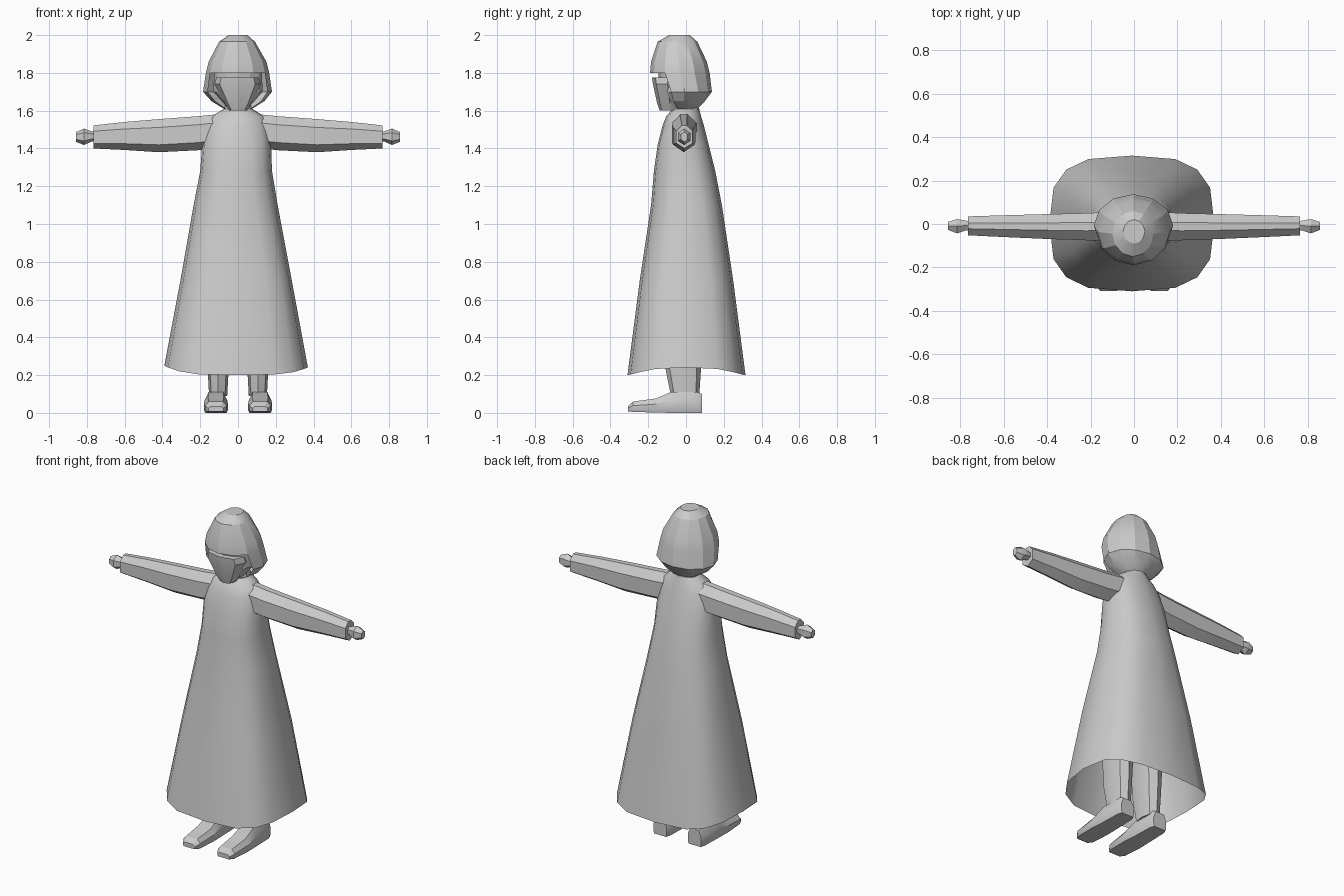
import bpy, bmesh, math

cube = bpy.data.objects.get("Cube")
if cube:
    bpy.data.objects.remove(cube, do_unlink=True)

grey = bpy.data.materials.new("pale_grey")
grey.use_nodes = True
grey.diffuse_color = (0.6, 0.6, 0.6, 1)
grey.node_tree.nodes["Principled BSDF"].inputs["Base Color"].default_value = (0.6, 0.6, 0.6, 1)


def superellipse(n, p=2.0):
    """Unit outline with n points, starting at the front; higher p is boxier."""
    pts = []
    for i in range(n):
        a = 2 * math.pi * i / n
        s, c = math.sin(a), -math.cos(a)
        pts.append((math.copysign(abs(s) ** (2 / p), s), math.copysign(abs(c) ** (2 / p), c)))
    return pts


AXES = {"x": lambda t, u, v: (t, u, v), "y": lambda t, u, v: (u, t, v), "z": lambda t, u, v: (u, v, t)}


def loft(name, axis, rings, outline, angle=30, caps=True, edit=None):
    """Skin rings (position, u range, v range, optional own outline) along an axis."""
    bm = bmesh.new()
    loops = []
    for t, u0, u1, v0, v1, *own in rings:
        shape = own[0] if own else outline
        loops.append([bm.verts.new(AXES[axis](t, u0 + (u1 - u0) * (u + 1) / 2, v0 + (v1 - v0) * (v + 1) / 2))
                      for u, v in shape])
    n = len(loops[0])
    for a, b in zip(loops, loops[1:]):
        for i in range(n):
            j = (i + 1) % n
            bm.faces.new((a[i], a[j], b[j], b[i]))
    if caps:
        bm.faces.new(loops[0])
        bm.faces.new(loops[-1])
    bmesh.ops.recalc_face_normals(bm, faces=bm.faces)
    if edit:
        edit(bm)
    mesh = bpy.data.meshes.new(name)
    bm.to_mesh(mesh)
    bm.free()
    mesh.materials.append(grey)
    obj = bpy.data.objects.new(name, mesh)
    bpy.context.collection.objects.link(obj)
    bpy.ops.object.select_all(action="DESELECT")
    obj.select_set(True)
    bpy.context.view_layer.objects.active = obj
    bpy.ops.object.shade_smooth_by_angle(angle=math.radians(angle))
    return obj


# Robe: open at the hem, which lifts towards the sides
def lift_hem(bm):
    for v in bm.verts:
        if v.co.z < 0.21:
            v.co.z += 0.045 * (abs(v.co.x) / 0.38) ** 4


boxy, soft, oval = superellipse(16, 3.0), superellipse(16, 2.5), superellipse(16)
robe = [(0.20, -0.39, 0.37, -0.31, 0.315, boxy),
        (0.70, -0.305, 0.285, -0.245, 0.25, boxy),
        (1.10, -0.235, 0.21, -0.185, 0.19, soft),
        (1.28, -0.20, 0.18, -0.17, 0.155, soft),
        (1.42, -0.19, 0.175, -0.15, 0.12, soft),
        (1.52, -0.175, 0.165, -0.125, 0.095, oval),
        (1.57, -0.14, 0.14, -0.105, 0.08, oval),
        (1.61, -0.075, 0.075, -0.07, 0.07, oval)]
loft("robe", "z", robe, oval, angle=50, caps=False, edit=lift_hem)
loft("neck", "z", [(1.56, -0.08, 0.08, -0.075, 0.075), (1.67, -0.07, 0.07, -0.06, 0.06)],
     superellipse(10))


# Hood: the front is cut open below the brow
def open_front(bm):
    gone = [f for f in bm.faces
            if f.calc_center_median().z < 1.80 and f.normal.z < 0.9
            and f.calc_center_median().y < -0.06 and abs(f.calc_center_median().x) < 0.13]
    bmesh.ops.delete(bm, geom=gone, context="FACES")


hood = [(2.00, -0.05, 0.05, -0.09, 0.02),
        (1.965, -0.10, 0.09, -0.15, 0.06),
        (1.86, -0.155, 0.15, -0.185, 0.11),
        (1.80, -0.17, 0.165, -0.19, 0.125),
        (1.70, -0.185, 0.18, -0.15, 0.137),
        (1.65, -0.14, 0.14, -0.125, 0.10),
        (1.61, -0.075, 0.075, -0.08, 0.06)]
loft("hood", "z", hood, superellipse(12), angle=20, edit=open_front)
loft("face", "z", [(1.62, -0.06, 0.06, -0.11, 0.04), (1.70, -0.13, 0.13, -0.14, 0.06),
                   (1.85, -0.125, 0.125, -0.15, 0.06)], superellipse(12), angle=20)
loft("face_mask", "z", [(1.60, -0.045, 0.045, -0.14, -0.03), (1.64, -0.07, 0.07, -0.153, -0.02),
                        (1.74, -0.125, 0.12, -0.175, -0.02), (1.775, -0.115, 0.11, -0.18, -0.02)],
     superellipse(8, 2.6), angle=20)

# Limbs, once per side
hexagon = [(0, -1), (1, -0.55), (1, 0.5), (0.3, 1), (-0.3, 1), (-1, 0.5), (-1, -0.55)]
boot_outline = [(-0.9, -1), (0.9, -1), (1, -0.6), (1, 0.2), (0.65, 1), (-0.65, 1), (-1, 0.2), (-1, -0.6)]
for side, s in (("left", 1), ("right", -1)):
    loft(side + "_sleeve", "x", [(s * 0.12, -0.075, 0.055, 1.40, 1.58),
                                 (s * 0.22, -0.075, 0.05, 1.39, 1.57),
                                 (s * 0.42, -0.068, 0.045, 1.38, 1.555),
                                 (s * 0.60, -0.06, 0.04, 1.392, 1.54),
                                 (s * 0.765, -0.052, 0.035, 1.40, 1.522)], hexagon)
    loft(side + "_hand", "x", [(s * 0.75, -0.03, 0.015, 1.44, 1.485),
                               (s * 0.78, -0.035, 0.02, 1.435, 1.492),
                               (s * 0.815, -0.048, 0.028, 1.418, 1.505),
                               (s * 0.857, -0.03, 0.012, 1.435, 1.487)], superellipse(6))
    c = s * 0.105
    loft(side + "_leg", "z", [(0.09, c - 0.048, c + 0.048, -0.08, 0.07),
                              (0.24, c - 0.056, c + 0.056, -0.11, 0.08),
                              (0.75, c - 0.085, c + 0.085, -0.12, 0.09)], superellipse(8, 2.5))
    c = s * 0.117
    loft(side + "_boot", "y", [(-0.308, c - 0.04, c + 0.04, 0.008, 0.035),
                               (-0.28, c - 0.058, c + 0.058, 0.005, 0.06),
                               (-0.16, c - 0.064, c + 0.064, 0.002, 0.076),
                               (-0.08, c - 0.06, c + 0.06, 0.0, 0.11),
                               (0.06, c - 0.055, c + 0.055, 0.0, 0.11),
                               (0.085, c - 0.045, c + 0.045, 0.0, 0.10)], boot_outline)
